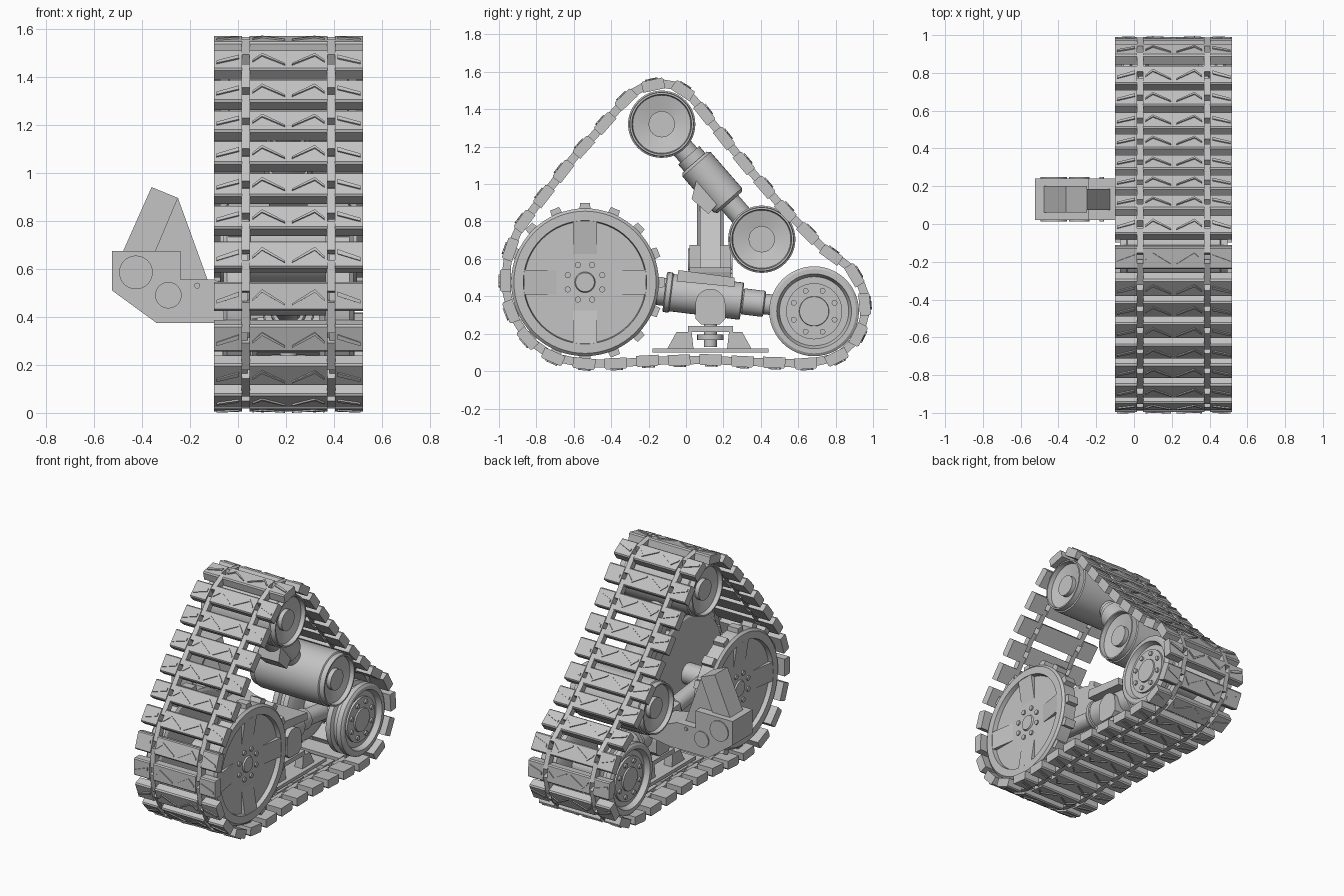
import bpy, bmesh, math
from mathutils import Vector, Matrix

cube = bpy.data.objects.get("Cube")
if cube:
    bpy.data.objects.remove(cube, do_unlink=True)

steel = bpy.data.materials.new("grey_steel")
steel.use_nodes = True
GREY = (0.55, 0.55, 0.55, 1)
steel.diffuse_color = GREY
steel.node_tree.nodes["Principled BSDF"].inputs["Base Color"].default_value = GREY

MID = 0.21          # centre plane of the track
HALF = 0.31         # half width of the track
X, Z = Vector((1, 0, 0)), Vector((0, 0, 1))


def add(name, mesh, smooth=False):
    ob = bpy.data.objects.new(name, mesh)
    bpy.context.collection.objects.link(ob)
    if smooth:
        bpy.ops.object.select_all(action='DESELECT')
        ob.select_set(True)
        bpy.context.view_layer.objects.active = ob
        bpy.ops.object.shade_smooth_by_angle(angle=math.radians(30))
    return ob


def finish(bm, name):
    bmesh.ops.recalc_face_normals(bm, faces=bm.faces)
    mesh = bpy.data.meshes.new(name)
    bm.to_mesh(mesh)
    bm.free()
    mesh.materials.append(steel)
    return mesh


def extrude(bm, pts, place, lo, hi):
    """Extrude a flat outline; place(a, b, depth) gives the 3D point."""
    low = [bm.verts.new(place(a, b, lo)) for a, b in pts]
    high = [bm.verts.new(place(a, b, hi)) for a, b in pts]
    bm.faces.new(low)
    bm.faces.new(high)
    for i in range(len(pts)):
        j = (i + 1) % len(pts)
        bm.faces.new((low[i], low[j], high[j], high[i]))


def along_x(a, b, d): return (d, a, b)
def along_y(a, b, d): return (a, d, b)
def along_z(a, b, d): return (a, b, d)


def prism(name, pts, place, lo, hi):
    bm = bmesh.new()
    extrude(bm, pts, place, lo, hi)
    return add(name, finish(bm, name))


def rect(a0, a1, b0, b1):
    return [(a0, b0), (a1, b0), (a1, b1), (a0, b1)]


def lathe(name, profile, loc, axis=X, steps=48):
    """Turn a (radius, height) profile round an axis."""
    bm = bmesh.new()
    vs = [bm.verts.new((r, 0, h)) for r, h in profile]
    es = [bm.edges.new(p) for p in zip(vs, vs[1:])]
    bmesh.ops.spin(bm, geom=vs + es, cent=(0, 0, 0), axis=Z, angle=math.tau, steps=steps)
    bmesh.ops.remove_doubles(bm, verts=bm.verts, dist=1e-5)
    ob = add(name, finish(bm, name), True)
    ob.matrix_world = Matrix.Translation(loc) @ axis.to_track_quat('Z', 'Y').to_matrix().to_4x4()
    return ob


def rod(name, p, q, r, bevel=0.0):
    p, q = Vector(p), Vector(q)
    n = (q - p).length
    return lathe(name, [(0, 0), (r - bevel, 0), (r, bevel), (r, n - bevel), (r - bevel, n), (0, n)],
                 p, q - p, 32)


def both_ends(half):
    """Mirror a half profile (hub to middle) so both ends match."""
    return half + [(r, -h) for r, h in reversed(half)]


def bolts(name, y, z, ring, r, depth, count=8):
    for s in (-1, 1):
        for i in range(count):
            a = math.tau * (i + 0.5) / count
            p = Vector((MID + s * (depth - 0.01), y + ring * math.cos(a), z + ring * math.sin(a)))
            rod(name, p, p + X * s * 0.02, r)


# Track path, from the bottom of the drive wheel, up the front and round
path = [Vector(p) for p in (
    (-.545, .04), (-.71, .075), (-.845, .17), (-.935, .315), (-.968, .465), (-.95, .625),
    (-.89, .77), (-.75, .95), (-.61, 1.13), (-.465, 1.29), (-.315, 1.46), (-.24, 1.515),
    (-.13, 1.54), (-.04, 1.52), (.03, 1.465), (.165, 1.295), (.315, 1.107), (.52, .87),
    (.75, .64), (.877, .555), (.95, .43), (.96, .305), (.915, .175), (.81, .075),
    (.65, .04), (.315, .05), (.13, .06), (-.2, .055), (-.38, .04))]
segs = list(zip(path, path[1:] + path[:1]))
total = sum((b - a).length for a, b in segs)


def on_path(s):
    s %= total
    for a, b in segs:
        n = (b - a).length
        if s <= n:
            return a.lerp(b, s / n)
        s -= n
    return path[0]


# Track pad: three blocks with raised chevron treads
bm = bmesh.new()
section = [(-.06, -.03), (.06, -.03), (.06, .02), (.053, .029), (-.053, .029), (-.06, .02)]
for lo, hi in ((-HALF, -.193), (-.162, .162), (.193, HALF)):
    extrude(bm, section, along_x, lo, hi)
chevron = [(-.15, -.01), (-.11, .03), (-.015, -.03), (-.015, -.038), (-.11, .016), (-.15, -.02)]
outer = [(-.3, -.03), (-.205, 0), (-.205, .02), (-.3, -.015)]
for s in (-1, 1):
    for shape in (chevron, outer):
        extrude(bm, [(s * a, b) for a, b in shape], along_z, .027, .036)
pad = finish(bm, "track_pad")

# Chain link pair that joins neighbouring pads
bm = bmesh.new()
for s in (-1, 1):
    extrude(bm, rect(-.065, .065, -.022, .022), along_x, s * .178 - .017, s * .178 + .017)
link = finish(bm, "chain_link")

count = round(total / 0.167)
for i in range(count):
    for mesh, shift in ((pad, 0), (link, 0.5)):
        s = (i + shift) * total / count
        c = on_path(s)
        t = (on_path(s + .05) - on_path(s - .05)).normalized()
        m = Matrix(((1, 0, 0, MID), (0, t.x, -t.y, c.x), (0, t.y, t.x, c.y), (0, 0, 0, 1)))
        add(mesh.name, mesh).matrix_world = m

# Drive wheel: two dished discs with wedge spokes, bolts and sprocket teeth
dy, dz = -.54, .475
for s in (-1, 1):
    lathe("drive_disc", [(0, .25), (.05, .25), (.055, .24), (.325, .24), (.33, .27), (.38, .27),
                         (.395, .255), (.395, .165), (.38, .155), (0, .155)],
          (MID, dy, dz), X * s, 64)
    for i in range(4):
        turn = Matrix.Translation((MID, dy, dz)) @ Matrix.Rotation(i * math.pi / 2, 4, 'X')
        wedge = [(s * .235, .12), (s * .235, .327), (s * .268, .327)]
        prism("drive_spoke", wedge, along_y, -.065, .065).matrix_world = turn
    for i in range(16):
        turn = Matrix.Translation((MID, dy, dz)) @ Matrix.Rotation(i * math.tau / 16, 4, 'X')
        tooth = [(-.03, .385), (.03, .385), (.026, .425), (-.026, .425)]
        prism("sprocket_tooth", tooth, along_x, s * .21 - .04, s * .21 + .04).matrix_world = turn
bolts("drive_bolt", dy, dz, .1, .016, .24)
rod("drive_axle", (MID - .16, dy, dz), (MID + .16, dy, dz), .07)

# Upper and middle rollers with dished ends
roller = both_ends([(0, .265), (.07, .265), (.07, .235), (.155, .255), (.16, .285), (.17, .285),
                    (.172, .25), (.18, .245)])
top, mid = Vector((MID, -.13, 1.32)), Vector((MID, .405, .705))
lathe("upper_roller", roller, top)
lathe("middle_roller", roller, mid)

# Telescopic strut between the rollers, with its clamp
rod("strut_rod", top, mid, .06)
rod("strut_sleeve", top.lerp(mid, .33), top.lerp(mid, .68), .1, .015)
rod("strut_collar", top.lerp(mid, .27), top.lerp(mid, .33), .075)
prism("strut_clamp", [(.03, .92), (.12, .84), (.2, .93), (.06, 1.04)], along_x, MID - .08, MID + .08)

# Rear idler: a pair of stepped wheels on a shared axle
iy, iz = .685, .32
for s in (-1, 1):
    lathe("idler_wheel", [(0, -.07), (.2, -.07), (.24, -.05), (.24, -.015), (.215, -.005),
                          (.215, .02), (.24, .03), (.24, .065), (.225, .075), (.2, .075),
                          (.185, .04), (.15, .04), (.15, .055), (.08, .055), (.078, .065), (0, .065)],
          (MID + s * .2, iy, iz), X * s)
bolts("idler_bolt", iy, iz, .118, .015, .257)
rod("idler_axle", (MID - .15, iy, iz), (MID + .15, iy, iz), .08)

# Sloping housing between the drive axle and the idler axle
a, b = Vector((MID, dy, dz)), Vector((MID, .66, .33))
for name, u, v, r in (("axle_shaft", 0, 1, .055), ("housing", .355, .7, .1), ("front_collar", .32, .37, .075),
                      ("housing_flange", .355, .385, .108), ("rear_collar", .7, .8, .07)):
    rod(name, a.lerp(b, u), a.lerp(b, v), r, .006)
prism("housing_plate", [(-.05, .48), (.26, .45), (.26, .5), (-.04, .54)], along_x, MID - .14, MID + .14)

# Pivot and ground skid under the housing
pivot = [(.13 + .08 * math.cos(t), .36 + .08 * math.sin(t)) for t in [math.pi * i / 10 for i in range(11)]]
pivot += [(.05, .28), (.08, .25), (.18, .25), (.21, .28)]
prism("pivot_bracket", pivot, along_x, MID - .13, MID + .13)
rod("levelling_screw", (MID, .13, .13), (MID, .13, .28), .035)
rod("screw_head", (MID, .13, .165), (MID, .13, .195), .07)
prism("skid_plate", rect(-.18, .44, .1, .122), along_x, MID - .16, MID + .16)
for s in (-1, 1):
    lo, hi = MID + s * .1 - .03, MID + s * .1 + .03
    prism("skid_rib", [(-.1, .12), (.04, .12), (.03, .21), (-.05, .21)], along_x, lo, hi)
    prism("skid_rib", [(.22, .12), (.35, .12), (.3, .21), (.23, .21)], along_x, lo, hi)
    prism("screw_frame", rect(.01, .25, .21, .24), along_x, lo, hi)

# Side mounting bracket with a tall fin and pins
prism("side_bracket", [(-.525, .675), (-.24, .675), (-.24, .555), (-.1, .555), (-.04, .53), (.12, .5),
                       (.12, .4), (-.04, .375), (-.34, .375), (-.525, .51)], along_y, .02, .24)
prism("bracket_fin", [(-.48, .67), (-.36, .94), (-.25, .895), (-.345, .67)], along_y, .06, .2)
prism("bracket_fin_brace", [(-.345, .67), (-.25, .895), (-.125, .55), (-.25, .55)], along_y, .075, .185)
for px, pz, r in ((-.425, .585, .07), (-.29, .49, .055), (-.17, .53, .012)):
    rod("bracket_pin", (px, .012, pz), (px, .248, pz), r)
